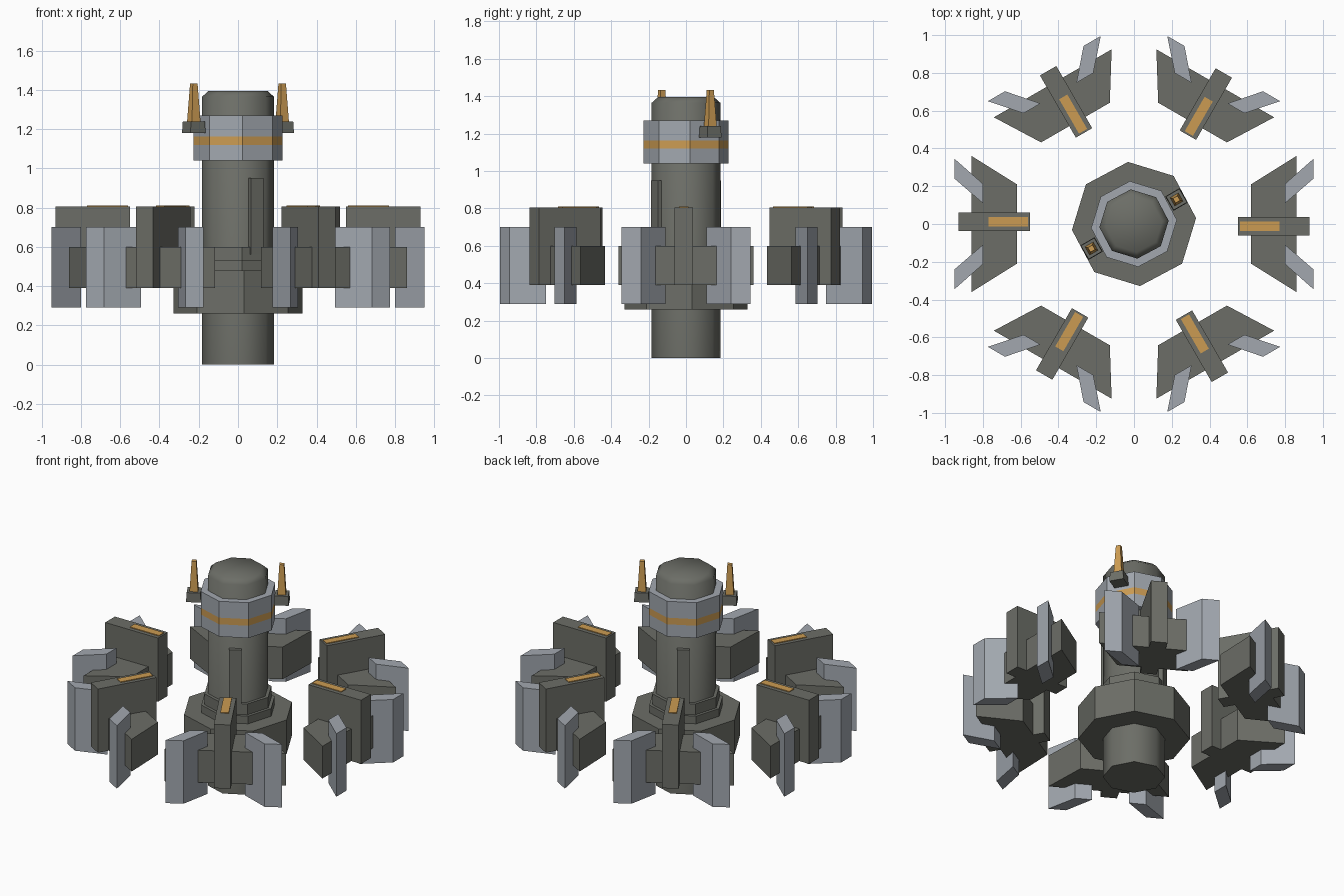
import bpy, bmesh, math
from mathutils import Matrix

if "Cube" in bpy.data.objects:
    bpy.data.objects.remove(bpy.data.objects["Cube"])

def material(name, rgb):
    m = bpy.data.materials.new(name)
    m.diffuse_color = (*rgb, 1)
    m.use_nodes = True
    m.node_tree.nodes["Principled BSDF"].inputs["Base Color"].default_value = m.diffuse_color
    return m

DARK = material("dark grey", (0.15, 0.155, 0.135))
LIGHT = material("light blue grey", (0.36, 0.39, 0.43))
GOLD = material("gold", (0.60, 0.33, 0.085))

def finish(name, bm, mats, matrix=None):
    bmesh.ops.recalc_face_normals(bm, faces=bm.faces)
    me = bpy.data.meshes.new(name)
    bm.to_mesh(me)
    bm.free()
    for m in mats:
        me.materials.append(m)
    ob = bpy.data.objects.new(name, me)
    bpy.context.collection.objects.link(ob)
    if matrix:
        ob.matrix_world = matrix
    return ob

def loft(name, rings, mats, matrix=None):
    """Join equal-sized rings of 3D points and cap both ends."""
    bm = bmesh.new()
    rows = [[bm.verts.new(p) for p in ring] for ring in rings]
    n = len(rows[0])
    for a, b in zip(rows, rows[1:]):
        for i in range(n):
            j = (i + 1) % n
            bm.faces.new((a[i], a[j], b[j], b[i]))
    bm.faces.new(rows[0][::-1])
    bm.faces.new(rows[-1])
    return finish(name, bm, mats, matrix)

def octagon(r, z):
    return [(r * math.cos(a), r * math.sin(a), z)
            for a in (math.radians(5.5 + 45 * i) for i in range(8))]

def turned(name, profile, mats):
    return loft(name, [octagon(r, z) for r, z in profile], mats)

def prism(name, outline, z0, z1, mat, matrix=None):
    return loft(name, [[(x, y, z) for x, y in outline] for z in (z0, z1)], [mat], matrix)

def rect(x0, x1, y0, y1):
    return [(x0, y0), (x1, y0), (x1, y1), (x0, y1)]

def spin(deg):
    return Matrix.Rotation(math.radians(deg), 4, 'Z')

# Central column with bevelled cap
column = turned("column", [(0.184, 0), (0.184, 1.365), (0.15, 1.395)], [DARK])
for p in column.data.polygons:
    p.use_smooth = True
bpy.context.view_layer.objects.active = column
column.select_set(True)
bpy.ops.object.shade_smooth_by_angle(angle=math.radians(50))

# Wide flange and stepped foot rings
turned("flange", [(0.33, 0.26), (0.33, 0.48)], [DARK])
turned("lower_ring", [(0.225, 0.48), (0.225, 0.53)], [DARK])
turned("upper_ring", [(0.205, 0.53), (0.205, 0.60)], [DARK])

# Collar with gold band chosen by height
collar = turned("collar", [(0.228, 1.04), (0.228, 1.12), (0.228, 1.163), (0.228, 1.27)],
                [LIGHT, GOLD])
for p in collar.data.polygons:
    if 1.12 < p.center.z < 1.163 and abs(p.normal.z) < 0.5:
        p.material_index = 1

# Paired antennas and column panels, half a turn apart
def square(cx, h, z):
    return [(x, y, z) for x, y in rect(cx - h, cx + h, -h, h)]

for k in range(2):
    m = spin(30 + 180 * k)
    loft("antenna_base", [square(0.26, 0.044, 1.18), square(0.26, 0.041, 1.24)], [DARK], m)
    loft("antenna_spike", [square(0.26, 0.025, 1.24), square(0.26, 0.014, 1.432)], [GOLD], m)
    prism("column_panel", rect(0.15, 0.195, -0.037, 0.037), 0.56, 0.95, DARK, spin(-60 + 180 * k))

# Six outer modules: tapered body, upright fin, gold strip, two angled side plates
for k in range(6):
    m = spin(60 * k)
    prism("module_body", [(0.62, -0.21), (0.86, -0.36), (0.86, 0.36), (0.62, 0.21)],
          0.39, 0.60, DARK, m)
    prism("module_fin", rect(0.55, 0.93, -0.062, 0.038), 0.39, 0.805, DARK, m)
    prism("fin_strip", rect(0.56, 0.77, -0.037, 0.013), 0.804, 0.81, GOLD, m)
    for s in (-1, 1):
        prism("side_plate", [(0.80, 0.11 * s), (0.95, 0.24 * s), (0.95, 0.345 * s), (0.80, 0.213 * s)],
              0.29, 0.70, LIGHT, m)
